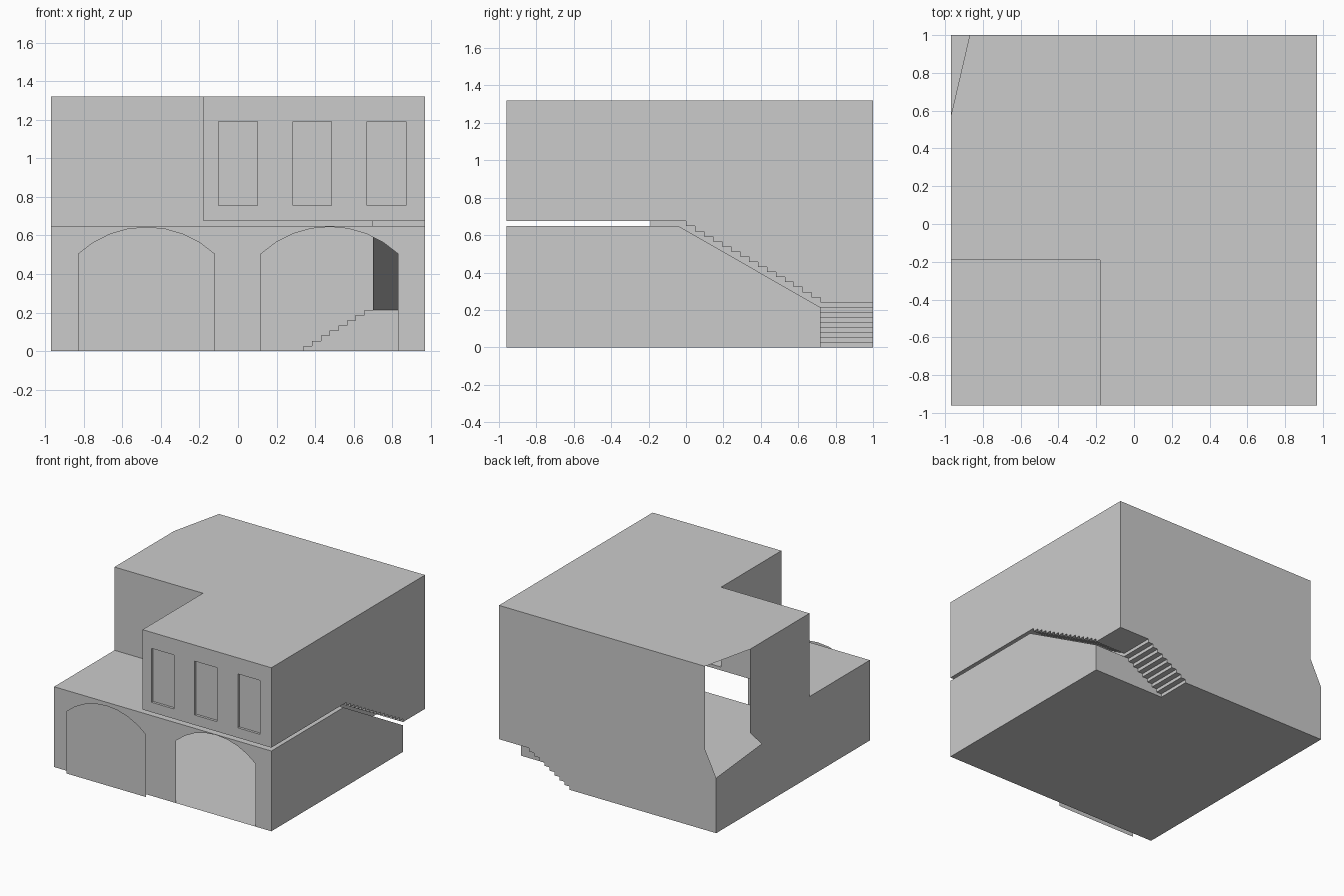
import bpy, bmesh, math
from mathutils import Vector

cube = bpy.data.objects.get("Cube")
if cube:
    bpy.data.objects.remove(cube, do_unlink=True)

grey = bpy.data.materials.new("plain_grey")
grey.use_nodes = True
grey.diffuse_color = (0.6, 0.6, 0.6, 1)
grey.node_tree.nodes["Principled BSDF"].inputs["Base Color"].default_value = (0.6, 0.6, 0.6, 1)

# Main dimensions
L, R, F, B = -0.97, 0.97, -0.96, 1.0        # outer walls
TERRACE, UPPER, ROOF = 0.648, 0.675, 1.32   # storey heights
IN_X, IN_Y = -0.18, -0.19                   # inner corner of the L-shaped storey
STAIR_X, STAIR_Y, FOOT_X = 0.70, 0.72, 0.34
LANDING, RISE = 0.24, 0.24 / 9


def finish(name, bm):
    mesh = bpy.data.meshes.new(name)
    bm.to_mesh(mesh)
    bm.free()
    mesh.materials.append(grey)
    obj = bpy.data.objects.new(name, mesh)
    bpy.context.collection.objects.link(obj)
    return obj


def place(axis, offset, u, v):
    return {"x": (offset, u, v), "y": (u, offset, v), "z": (u, v, offset)}[axis]


def sheet(name, axis, offset, outline, holes=(), facing=1):
    """Flat panel across one axis, with optional openings, facing + or - along it."""
    bm = bmesh.new()
    normal = Vector(place(axis, facing, 0, 0))
    if holes:
        edges = []
        for loop in (outline, *holes):
            vs = [bm.verts.new(place(axis, offset, *p)) for p in loop]
            edges += [bm.edges.new((a, b)) for a, b in zip(vs, vs[1:] + vs[:1])]
        bmesh.ops.triangle_fill(bm, edges=edges, use_beauty=True, normal=normal)
    else:
        bm.faces.new([bm.verts.new(place(axis, offset, *p)) for p in outline])
    bm.normal_update()
    for f in bm.faces:
        if f.normal.dot(normal) < 0:
            f.normal_flip()
    return finish(name, bm)


def ribbon(name, axis, path, start, end):
    """Sweep a path straight along an axis."""
    bm = bmesh.new()
    rows = [[bm.verts.new(place(axis, o, *p)) for p in path] for o in (start, end)]
    for i in range(len(path) - 1):
        bm.faces.new((rows[0][i], rows[0][i + 1], rows[1][i + 1], rows[1][i]))
    return finish(name, bm)


def rect(u0, u1, v0, v1):
    return [(u0, v0), (u1, v0), (u1, v1), (u0, v1)]


def steps(u, v, tread, rise, count):
    """Zigzag of risers and treads, ending on top of the last riser."""
    pts = []
    for i in range(count):
        pts += [(u + i * tread, v + i * rise), (u + i * tread, v + (i + 1) * rise)]
    return pts


def arch(x0, x1, spring=0.505, rise=0.14, segments=8):
    half = (x1 - x0) / 2
    radius = (half ** 2 + rise ** 2) / (2 * rise)
    sweep = math.asin(half / radius)
    pts = [(x0, 0), (x1, 0)]
    for i in range(segments + 1):
        a = sweep - 2 * sweep * i / segments
        pts.append(((x0 + x1) / 2 + radius * math.sin(a),
                    spring + rise - radius * (1 - math.cos(a))))
    return pts


lower_steps = steps(FOOT_X, 0, (STAIR_X - FOOT_X) / 8, RISE, 9)
upper_steps = steps(STAIR_Y, LANDING, -STAIR_Y / 15, (UPPER - LANDING) / 16, 16)
ramp = [(STAIR_Y, LANDING - RISE), (-0.04, TERRACE)]

# Horizontal surfaces
sheet("ground_floor", "z", 0, [(L, F), (R, F), (R, STAIR_Y), (FOOT_X, STAIR_Y), (FOOT_X, B), (L, B)], facing=-1)
sheet("terrace", "z", TERRACE, [(L, F), (R, F), (R, -0.04), (STAIR_X, -0.04), (STAIR_X, IN_Y), (L, IN_Y)])
sheet("upper_floor", "z", UPPER,
      [(IN_X, F), (R, F), (R, 0), (STAIR_X, 0), (STAIR_X, IN_Y), (IN_X, IN_Y)], facing=-1)
sheet("roof", "z", ROOF, [(L, 0.57), (-0.87, B), (R, B), (R, F), (IN_X, F), (IN_X, IN_Y), (L, IN_Y)])

# Lower front wall with its open arch, and the arched door standing ahead of the wall
archway = arch(0.12, 0.83)
sheet("lower_front_wall", "y", F, [(L, 0), *archway[:1], *archway[:1:-1], archway[1], (R, 0), (R, TERRACE), (L, TERRACE)], facing=-1)
sheet("arched_door", "y", -1.0, arch(-0.83, -0.12), facing=-1)

# Upper front wall with recessed windows
windows = [rect(x, x + 0.2, 0.755, 1.19) for x in (-0.10, 0.285, 0.67)]
sheet("upper_front_wall", "y", F, rect(IN_X, R, UPPER, ROOF), windows, facing=-1)
for i, w in enumerate(windows):
    sheet(f"window_pane_{i + 1}", "y", F + 0.02, w, facing=-1)
    ribbon(f"window_reveal_{i + 1}", "y", w + w[:1], F, F + 0.02)

# Walls around the terrace
sheet("terrace_back_wall", "y", IN_Y, rect(L, IN_X, TERRACE, ROOF), facing=-1)
sheet("terrace_side_wall", "x", IN_X, rect(F, IN_Y, UPPER, ROOF), facing=-1)
sheet("terrace_door", "x", IN_X - 0.006, rect(-0.435, -0.26, UPPER, 1.05), facing=-1)
sheet("floor_edge", "y", IN_Y, rect(IN_X, STAIR_X, TERRACE, UPPER), facing=-1)

# Left-hand, back and right-hand walls, with the broken corner and stepped edges
sheet("west_wall", "x", L, [(B, 0), (F, 0), (F, TERRACE), (IN_Y, TERRACE), (IN_Y, ROOF),
                            (0.57, ROOF), (0.57, 0.645), (0.42, 0.50), (B, 0.447)], facing=-1)
sheet("back_wall", "y", B, [(L, 0), *lower_steps, (R, LANDING), (R, ROOF),
                            (-0.87, ROOF), (-0.87, 0.65), (L, 0.447)])
sheet("east_upper_wall", "x", R, [(B, LANDING), *upper_steps, (F, UPPER), (F, ROOF), (B, ROOF)])
sheet("east_lower_wall", "x", R, [(F, 0), (STAIR_Y, 0), *ramp, (F, TERRACE)])

# Staircase: two thin flights with a corner landing
ribbon("lower_flight", "y", lower_steps + [(R, LANDING)], STAIR_Y, B)
ribbon("upper_flight", "x", upper_steps, STAIR_X, R)
ribbon("upper_flight_soffit", "x", ramp, STAIR_X, R)
sheet("upper_flight_side", "x", STAIR_X, upper_steps + [(IN_Y, UPPER), (IN_Y, TERRACE)] + ramp[::-1], facing=-1)
sheet("under_stair_wall", "y", STAIR_Y, lower_steps[:-1] + [(R, LANDING - RISE), (R, 0)])
